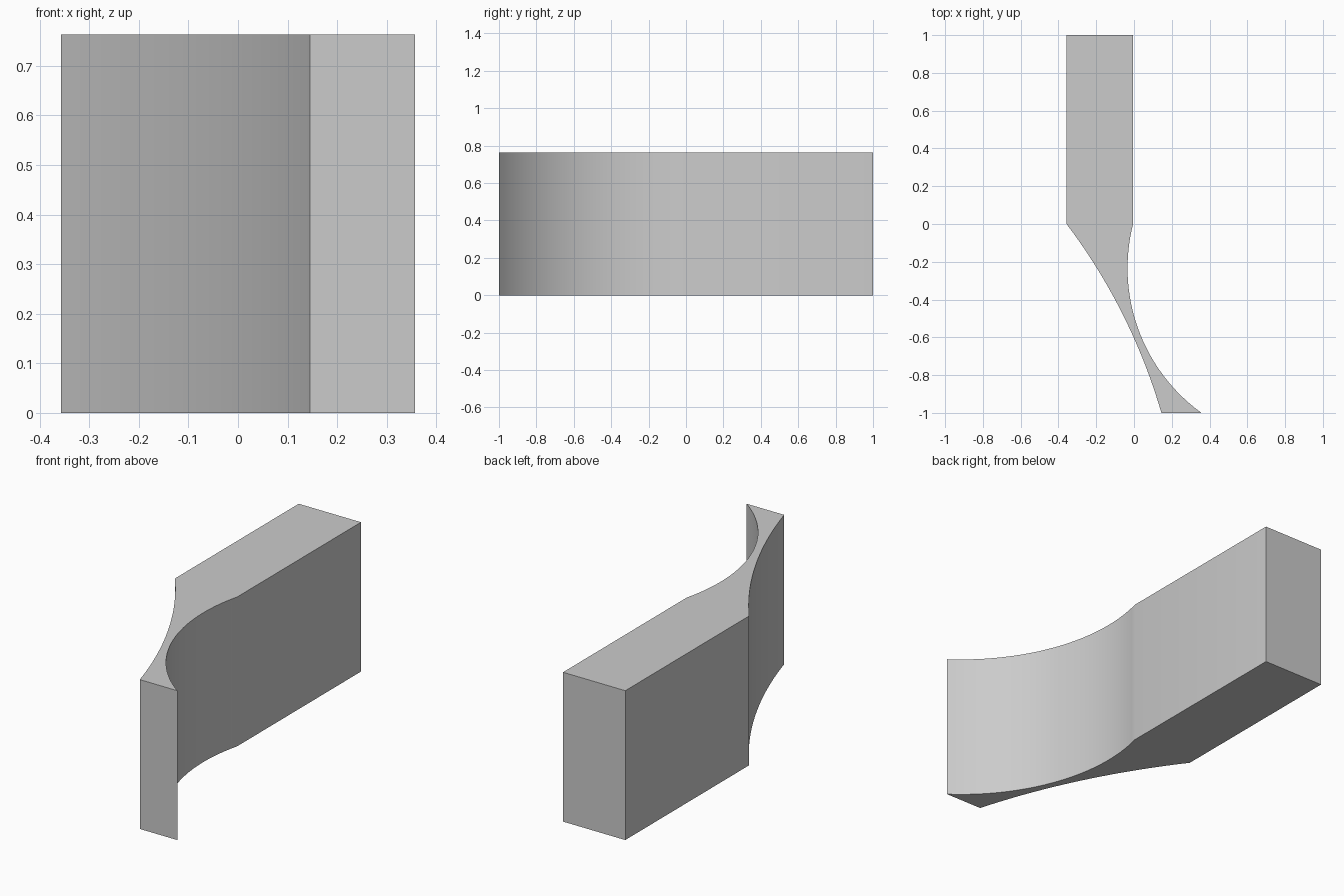
import bpy
import bmesh
from math import atan2, cos, sin, tau, radians
from mathutils import Vector

old = bpy.data.objects.get("Cube")
if old:
    bpy.data.objects.remove(old)

HEIGHT = 0.763
STEPS = 32


def arc(a, m, b):
    """Points on the circular arc from a through m to b."""
    a, m, b = Vector(a), Vector(m), Vector(b)
    p, q = m - a, b - a
    d = 2 * p.cross(q)
    c = a + Vector((q.y * p.dot(p) - p.y * q.dot(q),
                    p.x * q.dot(q) - q.x * p.dot(p))) / d
    r = (a - c).length
    start = atan2(a.y - c.y, a.x - c.x)
    sweep = (atan2(b.y - c.y, b.x - c.x) - start + tau / 2) % tau - tau / 2
    return [c + r * Vector((cos(start + sweep * i / STEPS),
                            sin(start + sweep * i / STEPS)))
            for i in range(STEPS + 1)]


# Plan outline: straight block at the back, curved waist, flared front tip
left_side = arc((-0.357, 0), (-0.049, -0.5), (0.145, -1))
right_side = arc((0.357, -1), (0.004, -0.5), (-0.005, 0))
outline = left_side + right_side + [Vector((-0.005, 1)), Vector((-0.357, 1))]

# Extrude the outline upward
bm = bmesh.new()
base = bm.faces.new([bm.verts.new((p.x, p.y, 0)) for p in outline])
top = bmesh.ops.extrude_face_region(bm, geom=[base], use_keep_orig=True)
verts = [g for g in top["geom"] if isinstance(g, bmesh.types.BMVert)]
bmesh.ops.translate(bm, verts=verts, vec=(0, 0, HEIGHT))
bmesh.ops.recalc_face_normals(bm, faces=bm.faces)
mesh = bpy.data.meshes.new("curved_wall")
bm.to_mesh(mesh)
bm.free()

wall = bpy.data.objects.new("curved_wall", mesh)
bpy.context.collection.objects.link(wall)

# Plain grey finish
grey = bpy.data.materials.new("light_grey")
grey.use_nodes = True
colour = (0.6, 0.6, 0.6, 1)
grey.diffuse_color = colour
grey.node_tree.nodes["Principled BSDF"].inputs["Base Color"].default_value = colour
mesh.materials.append(grey)

# Smooth curved sides with crisp corners
bpy.ops.object.select_all(action="DESELECT")
wall.select_set(True)
bpy.context.view_layer.objects.active = wall
bpy.ops.object.shade_smooth_by_angle(angle=radians(30))
